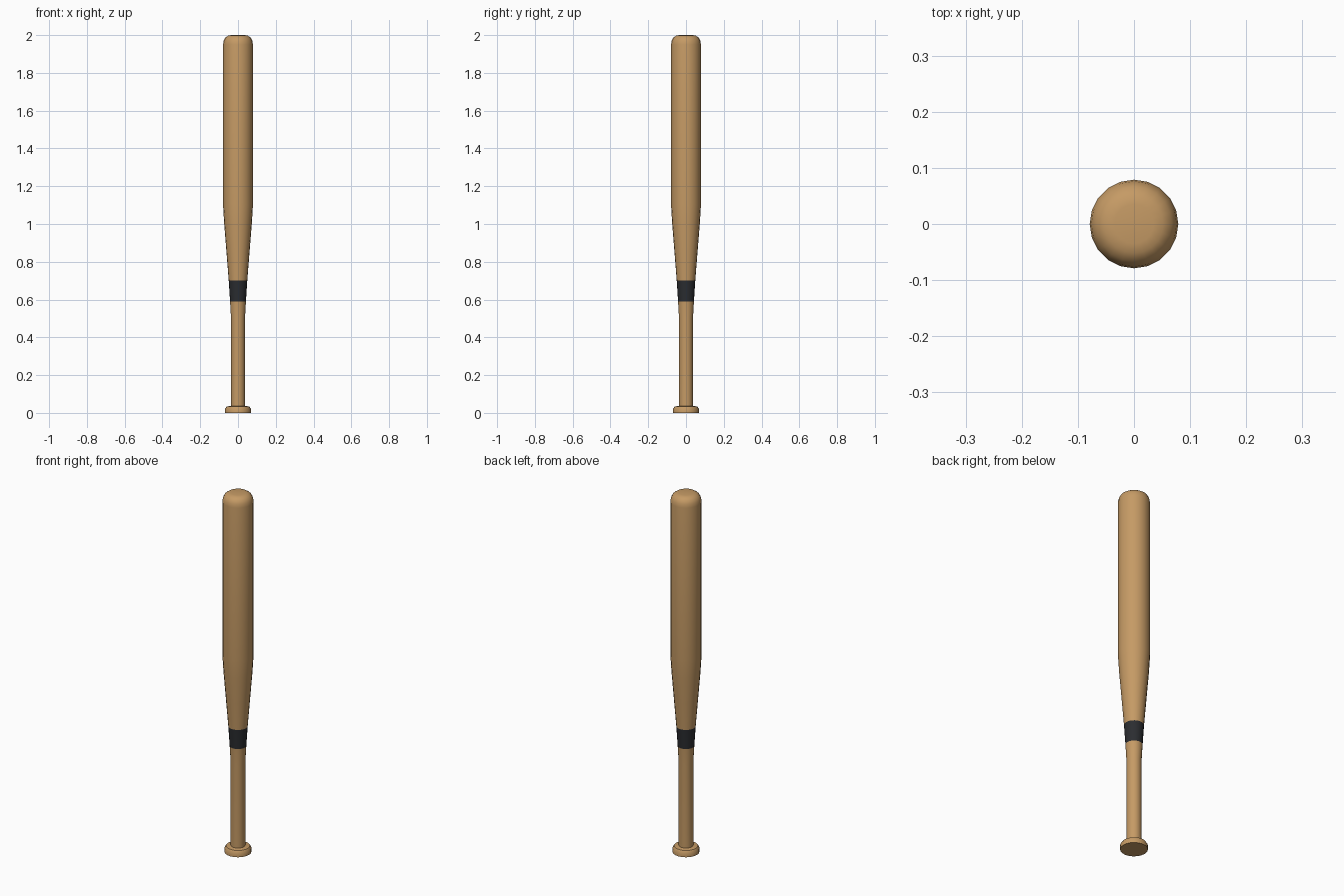
import bpy, bmesh, math

cube = bpy.data.objects.get("Cube")
if cube:
    bpy.data.objects.remove(cube, do_unlink=True)

SIDES = 20
BAND_LOW, BAND_HIGH = 0.59, 0.70


def make_material(name, color):
    mat = bpy.data.materials.new(name)
    mat.use_nodes = True
    mat.diffuse_color = color
    mat.node_tree.nodes["Principled BSDF"].inputs["Base Color"].default_value = color
    return mat


# Radius and height from the knob up to the rounded tip
profile = [
    (0, 0), (0.068, 0), (0.068, 0.022), (0.06, 0.034), (0.037, 0.037),   # knob
    (0.037, 0.5), (0.042, BAND_LOW), (0.049, BAND_HIGH),                 # handle and band
    (0.061, 0.85), (0.073, 1.0), (0.079, 1.1),                           # taper
    (0.079, 1.95), (0.076, 1.97), (0.067, 1.987), (0.052, 1.997), (0.035, 2), (0, 2),
]

# Turn the profile around the upright axis
bm = bmesh.new()
verts = [bm.verts.new((r, 0, z)) for r, z in profile]
edges = [bm.edges.new(pair) for pair in zip(verts, verts[1:])]
bmesh.ops.spin(bm, geom=verts + edges, cent=(0, 0, 0), axis=(0, 0, 1),
               angle=math.tau, steps=SIDES)
bmesh.ops.remove_doubles(bm, verts=bm.verts, dist=0.0005)
bmesh.ops.recalc_face_normals(bm, faces=bm.faces)

# Dark grip band, chosen by height
for face in bm.faces:
    height = face.calc_center_median().z
    face.material_index = 1 if BAND_LOW < height < BAND_HIGH else 0

mesh = bpy.data.meshes.new("bat")
bm.to_mesh(mesh)
bm.free()
mesh.materials.append(make_material("light wood", (0.56, 0.325, 0.13, 1)))
mesh.materials.append(make_material("black band", (0.024, 0.026, 0.03, 1)))

bat = bpy.data.objects.new("bat", mesh)
bpy.context.collection.objects.link(bat)
bpy.ops.object.select_all(action="DESELECT")
bat.select_set(True)
bpy.context.view_layer.objects.active = bat
bpy.ops.object.shade_smooth_by_angle(angle=math.radians(40))
